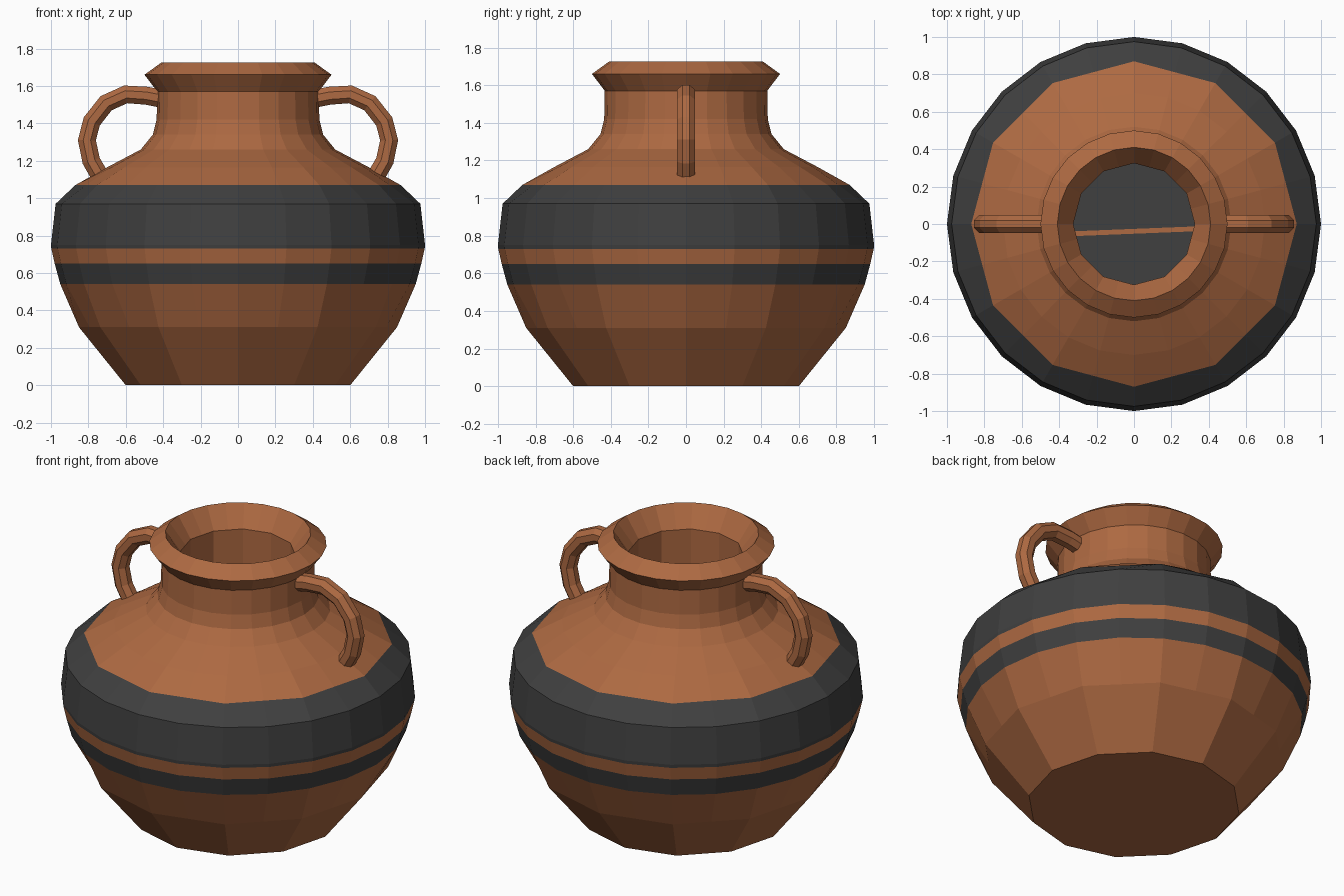
import bpy, bmesh, math
from mathutils import Vector

if "Cube" in bpy.data.objects:
    bpy.data.objects.remove(bpy.data.objects["Cube"])

SIDES = 24


def material(name, rgb):
    m = bpy.data.materials.new(name)
    m.diffuse_color = (*rgb, 1)
    m.use_nodes = True
    m.node_tree.nodes["Principled BSDF"].inputs["Base Color"].default_value = m.diffuse_color
    return m


terracotta = material("terracotta", (0.42, 0.142, 0.054))
charcoal = material("charcoal glaze", (0.05, 0.05, 0.05))


def finish(name, bm, mats):
    bmesh.ops.recalc_face_normals(bm, faces=bm.faces[:])
    me = bpy.data.meshes.new(name)
    bm.to_mesh(me)
    bm.free()
    ob = bpy.data.objects.new(name, me)
    for m in mats:
        me.materials.append(m)
    bpy.context.collection.objects.link(ob)
    return ob


def bridge(bm, a, b):
    n = len(a)
    for i in range(n):
        bm.faces.new((a[i], a[(i + 1) % n], b[(i + 1) % n], b[i]))


# Pot body: radius, height, coarse ring (12 straight sides instead of 24)
profile = [
    (0.60, 0.00, 1), (0.85, 0.31, 1), (0.95, 0.54, 0), (0.98, 0.65, 0),
    (0.998, 0.73, 0), (1.00, 0.75, 0), (0.975, 0.97, 0), (0.87, 1.07, 1),
    (0.70, 1.165, 0), (0.52, 1.26, 0), (0.455, 1.34, 0), (0.435, 1.42, 0),
    (0.432, 1.57, 0), (0.50, 1.66, 0), (0.41, 1.725, 0),
    (0.325, 1.60, 1), (0.325, 1.07, 1), (0.325, 0.90, 1),
]
bm = bmesh.new()
rings = []
for r, z, coarse in profile:
    ring = []
    for i in range(SIDES):
        a = math.tau * i / SIDES
        k = r * math.cos(math.tau / SIDES) if coarse and i % 2 else r
        ring.append(bm.verts.new((k * math.cos(a), k * math.sin(a), z)))
    rings.append(ring)
for a, b in zip(rings, rings[1:]):
    bridge(bm, a, b)
bm.faces.new(rings[0][::-1])
floor = bm.faces.new(rings[-1])

# Narrow unglazed streak across the inner floor
for y in (-0.052, -0.026):
    faces = [f for f in bm.faces if abs(f.calc_center_median().z - 0.9) < 0.001]
    geom = faces + list({e for f in faces for e in f.edges}) \
        + list({v for f in faces for v in f.verts})
    bmesh.ops.bisect_plane(bm, geom=geom, plane_co=(0, y, 0.9),
                           plane_no=(-0.04, 1, 0))

# Glaze bands by height
for f in bm.faces:
    c = f.calc_center_bounds()
    streak = abs(c.z - 0.9) < 0.001 and abs(c.y + 0.039) < 0.03
    dark = 0.54 < c.z < 0.65 or 0.73 < c.z < 1.07
    f.material_index = 1 if dark and not streak else 0
finish("pot_body", bm, [terracotta, charcoal])

# Handles: eight-sided tube swept along an arc in the xz plane
path = [(0.40, 1.53), (0.49, 1.548), (0.60, 1.555), (0.705, 1.508),
        (0.782, 1.41), (0.808, 1.31), (0.785, 1.20), (0.745, 1.13),
        (0.71, 1.10)]
for side, name in ((1, "right_handle"), (-1, "left_handle")):
    bm = bmesh.new()
    tube = []
    pts = [Vector((x * side, 0, z)) for x, z in path]
    for i, p in enumerate(pts):
        t = (pts[min(i + 1, len(pts) - 1)] - pts[max(i - 1, 0)]).normalized()
        n = Vector((-t.z, 0, t.x))
        ring = []
        for j in range(8):
            a = math.tau * (j + 0.5) / 8
            ring.append(bm.verts.new(p + 0.052 * (n * math.cos(a)
                                     + Vector((0, 1, 0)) * math.sin(a))))
        tube.append(ring)
    for a, b in zip(tube, tube[1:]):
        bridge(bm, a, b)
    bm.faces.new(tube[0])
    bm.faces.new(tube[-1])
    finish(name, bm, [terracotta])
